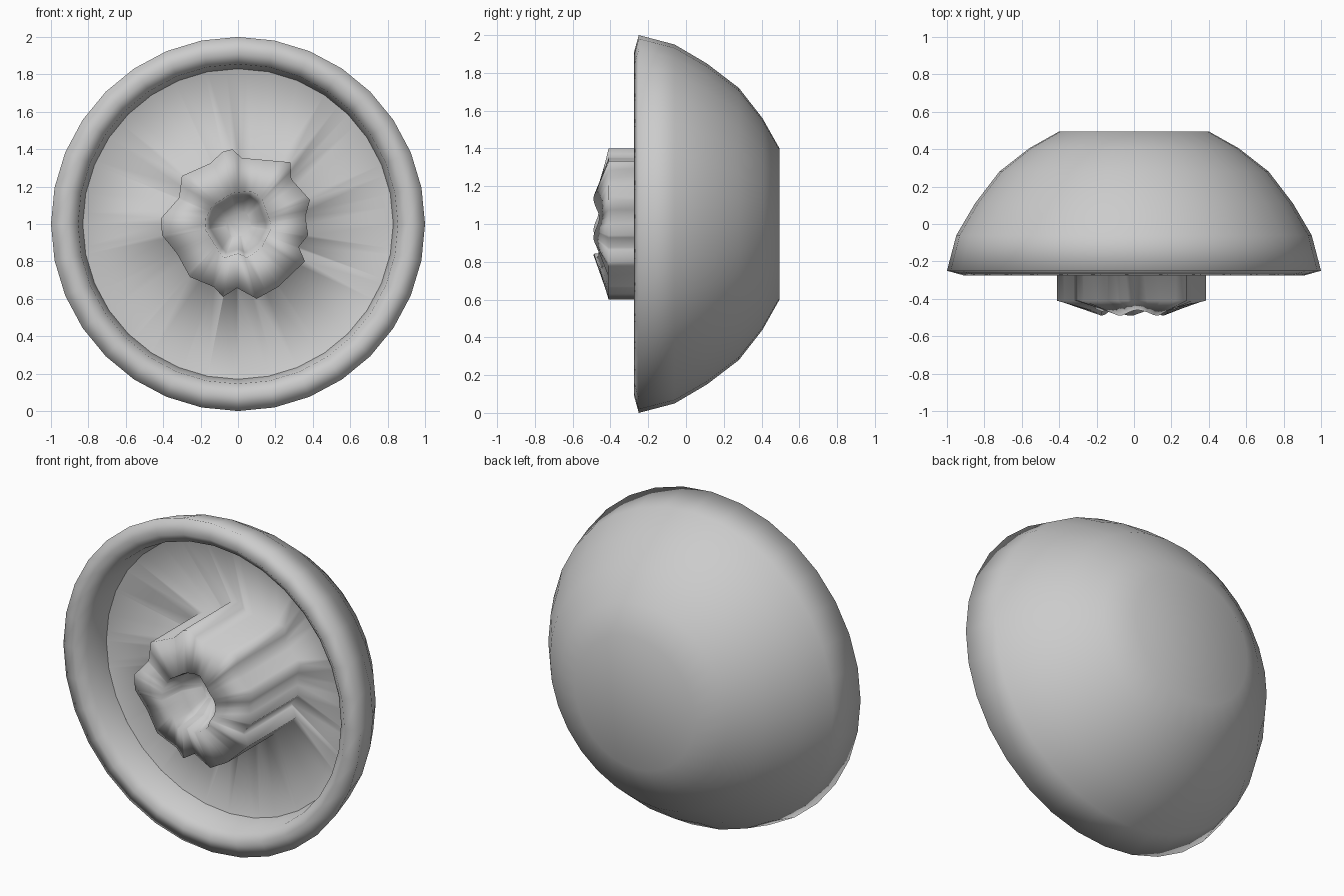
import bpy, bmesh, math
from mathutils import Vector

if "Cube" in bpy.data.objects:
    bpy.data.objects.remove(bpy.data.objects["Cube"])

N = 32


def loft(name, rings, cap_start=False, cap_end=False):
    """Skin equal-length rings of 3D points and shade the result smooth."""
    bm = bmesh.new()
    vs = [[bm.verts.new(p) for p in ring] for ring in rings]
    n = len(vs[0])
    for a, b in zip(vs, vs[1:]):
        for i in range(n):
            j = (i + 1) % n
            bm.faces.new((a[i], a[j], b[j], b[i]))
    if cap_start:
        bm.faces.new(vs[0])
    if cap_end:
        bm.faces.new(vs[-1])
    bmesh.ops.recalc_face_normals(bm, faces=bm.faces)
    # the shell's cap must face the back, the hollow's floor the front
    bm.faces.ensure_lookup_table()
    cap = bm.faces[-1]
    if cap.normal.y * cap.calc_center_median().y < 0:
        bmesh.ops.reverse_faces(bm, faces=bm.faces)
    for f in bm.faces:
        f.smooth = True
    me = bpy.data.meshes.new(name)
    bm.to_mesh(me)
    bm.free()
    ob = bpy.data.objects.new(name, me)
    bpy.context.collection.objects.link(ob)
    return ob


def polar(p):
    return math.atan2(p[0], p[1]) % (2 * math.pi)


def radius_at(poly, t):
    """Distance from the centre to a star-shaped outline along angle t."""
    d = Vector((math.sin(t), math.cos(t)))
    for a, b in zip(poly, poly[1:] + poly[:1]):
        a, b = Vector(a), Vector(b)
        e = b - a
        den = d.x * e.y - d.y * e.x
        if abs(den) < 1e-9:
            continue
        r = (a.x * e.y - a.y * e.x) / den
        s = (a.x * d.y - a.y * d.x) / den
        if r > 0 and -1e-6 <= s <= 1 + 1e-6:
            return r
    return Vector(poly[0]).length


def point(r, t, y):
    return (r * math.sin(t), y, 1 + r * math.cos(t))


# rounded outer shell with rolled rim
circle_angles = [2 * math.pi * i / N for i in range(N)]
profile = [(.4, .495), (.56, .405), (.72, .28), (.85, .11), (.95, -.06),
           (1, -.25), (.91, -.275), (.855, -.23), (.83, -.08)]
loft("outer_shell", [[point(r, t, y) for t in circle_angles] for r, y in profile],
     cap_start=True)

# ragged outlines of the stalk and its hollow (x, z from the centre)
stalk = [(-.03, .40), (.02, .353), (.28, .33), (.285, .24), (.385, .128), (.36, .04),
         (.375, -.06), (.325, -.123), (.358, -.2), (.214, -.337), (.10, -.40),
         (-.005, -.342), (-.08, -.39), (-.128, -.337), (-.257, -.283), (-.325, -.16),
         (-.406, -.06), (-.412, .03), (-.315, .14), (-.30, .257), (-.145, .326), (-.085, .385)]
hollow = [(-.03, .166), (.08, .176), (.128, .134), (.182, -.016), (.128, -.123),
          (.048, -.182), (.01, -.155), (-.08, -.182), (-.176, -.027), (-.171, .037), (-.134, .10)]
rim = [(.83 * math.sin(t), .83 * math.cos(t)) for t in circle_angles]

# dish interior running into the torn stalk and down its hollow
angles = sorted({round(t, 4) for t in circle_angles + [polar(p) for p in stalk]})


def ring(poly, y, k=1.0, wave=0.0):
    return [point(k * radius_at(poly, t), t, y + wave * math.sin(5 * t + 1)) for t in angles]


loft("dish_and_stalk", [
    ring(rim, -.08),
    ring(stalk, .05),
    ring(stalk, -.41),
    ring(hollow, -.475, 1.0, .015),
    ring(hollow, -.33, .85),
    ring(hollow, -.25, .4),
], cap_end=True)
